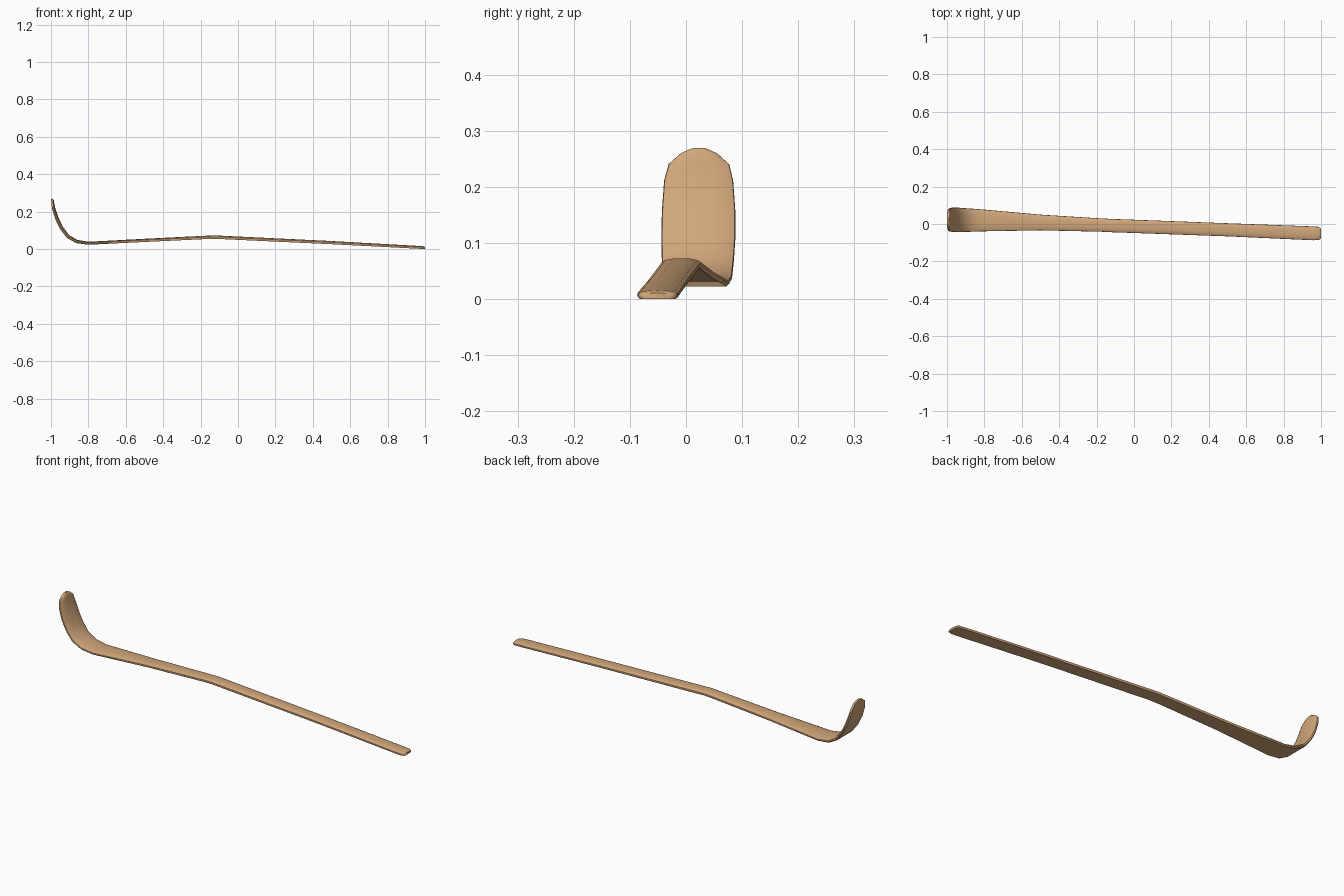
import bpy, bmesh, math
from mathutils import Vector

# Stations along the underside: x, z, y min, y max, thickness
stations = [
    (-1.000, 0.268, 0.010, 0.036, 0.010),
    (-0.999, 0.260, -0.009, 0.055, 0.014),
    (-0.998, 0.240, -0.031, 0.077, 0.016),
    (-0.993, 0.210, -0.039, 0.084, 0.018),
    (-0.975, 0.155, -0.043, 0.088, 0.019),
    (-0.950, 0.105, -0.044, 0.088, 0.019),
    (-0.915, 0.060, -0.043, 0.085, 0.019),
    (-0.865, 0.032, -0.041, 0.082, 0.018),
    (-0.800, 0.023, -0.039, 0.077, 0.016),
    (-0.500, 0.038, -0.034, 0.050, 0.017),
    (-0.180, 0.053, -0.041, 0.030, 0.018),
    (-0.120, 0.055, -0.044, 0.027, 0.018),
    (-0.060, 0.052, -0.046, 0.025, 0.018),
    (0.500, 0.026, -0.066, 0.004, 0.017),
    (0.960, 0.002, -0.087, -0.013, 0.015),
    (0.985, 0.001, -0.086, -0.015, 0.015),
    (0.997, 0.000, -0.080, -0.021, 0.013),
    (1.000, 0.000, -0.073, -0.028, 0.011),
]
# Cross-section: position across the width, height as share of thickness
section = [(0.04, 0), (0.96, 0), (1, 0.3), (0.99, 0.6), (0.9, 0.83),
           (0.7, 0.98), (0.5, 1), (0.3, 0.98), (0.1, 0.83), (0.01, 0.6), (0, 0.3)]

wood = bpy.data.materials.new("tan wood")
wood.diffuse_color = (0.64, 0.385, 0.195, 1)

# Curved strip lofted through all stations
bm = bmesh.new()
rings = []
for i, (x, z, y0, y1, th) in enumerate(stations):
    a = stations[max(i - 1, 0)]
    b = stations[min(i + 1, len(stations) - 1)]
    t = Vector((b[0] - a[0], b[1] - a[1])).normalized()
    if i >= len(stations) - 4:
        t = Vector((1, -0.03)).normalized()
    nx, nz = -t.y, t.x
    rings.append([bm.verts.new((x + nx * h * th, y0 + (y1 - y0) * w, z + nz * h * th))
                  for w, h in section])
n = len(section)
for r, s in zip(rings, rings[1:]):
    for k in range(n):
        bm.faces.new((r[k], r[(k + 1) % n], s[(k + 1) % n], s[k]))
bm.faces.new(rings[0])
bm.faces.new(rings[-1])
bmesh.ops.recalc_face_normals(bm, faces=bm.faces)
me = bpy.data.meshes.new("curved_stick")
bm.to_mesh(me)
bm.free()
me.materials.append(wood)
ob = bpy.data.objects.new("curved_stick", me)
bpy.context.collection.objects.link(ob)
bpy.context.view_layer.objects.active = ob
ob.select_set(True)
bpy.ops.object.shade_smooth_by_angle(angle=math.radians(40))
